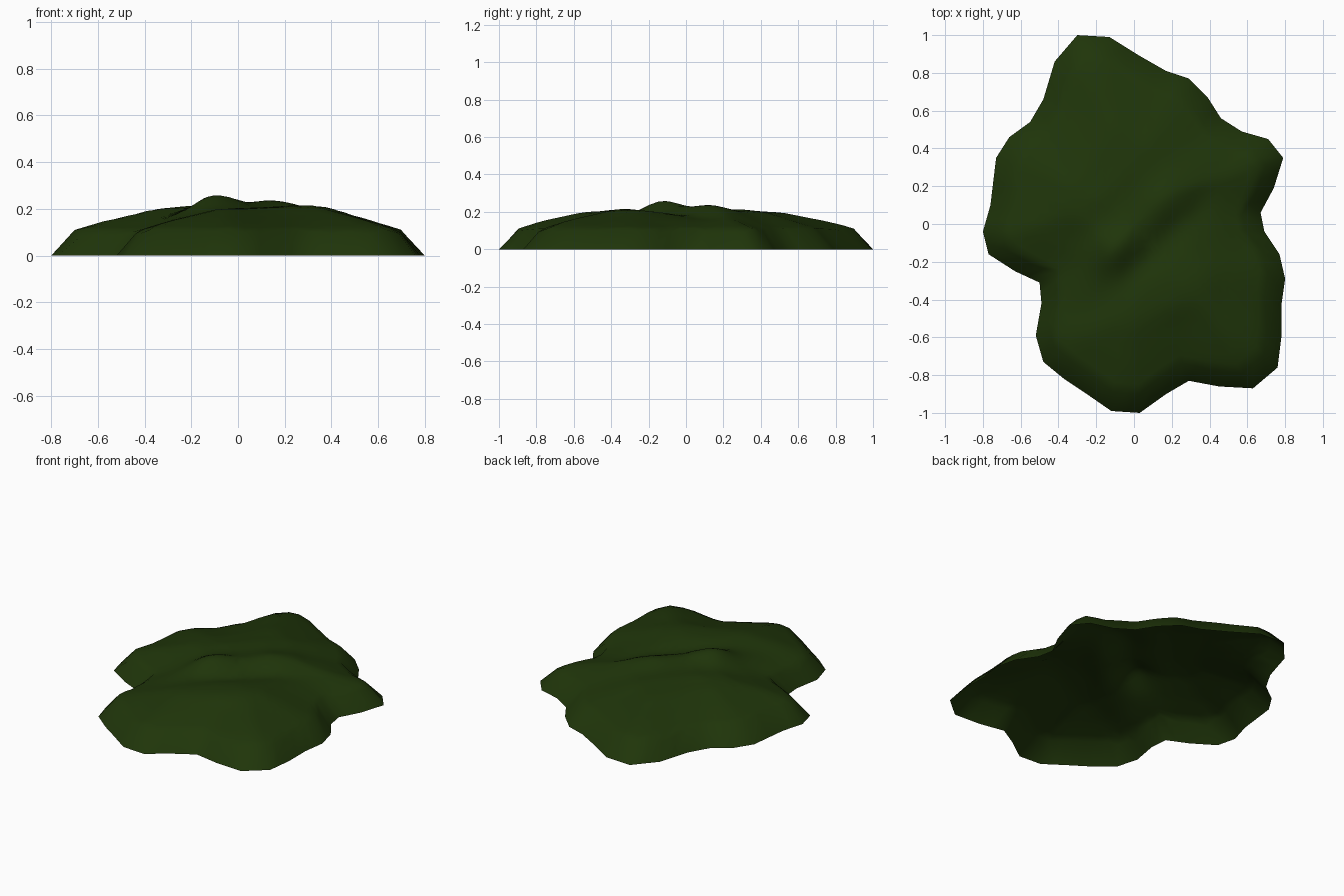
import bpy
import bmesh
import math
from mathutils import Vector
from mathutils.geometry import intersect_point_line

cube = bpy.data.objects.get("Cube")
if cube:
    bpy.data.objects.remove(cube, do_unlink=True)

# Ragged ground outline, clockwise from the back
OUTLINE = [Vector(p) for p in (
    (-.3, 1), (-.13, .99), (.03, .89), (.17, .81), (.29, .77), (.39, .67),
    (.46, .56), (.57, .49), (.71, .45), (.79, .35), (.74, .19), (.67, .06),
    (.69, -.04), (.77, -.16), (.8, -.29), (.78, -.43), (.78, -.6), (.76, -.76),
    (.63, -.87), (.45, -.86), (.29, -.83), (.17, -.9), (.03, -1), (-.12, -.99),
    (-.25, -.9), (-.37, -.82), (-.48, -.73), (-.52, -.59), (-.49, -.42),
    (-.5, -.31), (-.63, -.25), (-.77, -.16), (-.8, -.04), (-.76, .1),
    (-.73, .35), (-.66, .46), (-.55, .54), (-.48, .66), (-.42, .86))]

# Rise of the mound against the distance in from its rim
PROFILE = ((0, 0), (.09, .108), (.23, .152), (.4, .197), (.55, .208), (2, .215))


def rim_distance(point):
    """Shortest distance from a ground point to the outline."""
    best = math.inf
    for i, a in enumerate(OUTLINE):
        b = OUTLINE[i - 1]
        near, along = intersect_point_line(point, a, b)
        near = a.lerp(b, min(max(along, 0), 1))
        best = min(best, (point - near.to_2d()).length)
    return best


def dome(distance):
    """Interpolate the mound profile."""
    for (d0, z0), (d1, z1) in zip(PROFILE, PROFILE[1:]):
        if distance <= d1:
            return z0 + (z1 - z0) * (distance - d0) / (d1 - d0)
    return PROFILE[-1][1]


def bell(value, centre, width):
    return math.exp(-((value - centre) / width) ** 2)


def height(point):
    """Mound height with folds running along the diagonal."""
    distance = rim_distance(point)
    along = (point.x + point.y) / math.sqrt(2)
    across = (point.y - point.x) / math.sqrt(2)
    # Main ridge with a tall and a low crest, then the valley before it
    crests = .012 + .05 * bell(along, -.17, .14) + .022 * bell(along, .22, .14)
    folds = crests * bell(across, -.02, .1)
    folds -= .03 * bell(across, -.18, .08) * bell(along, 0, .35)
    # Gentler ridges in front and behind
    folds += .012 * bell(across, -.44, .1) * bell(along, 0, .35)
    folds += .007 * bell(across, .23, .07) * bell(along, 0, .35)
    fade = bell(along, 0, .6) * min(distance / .3, 1)
    return dome(distance) + folds * fade


# Rim points with midpoints added for a finer surface
rim = []
for i, corner in enumerate(OUTLINE):
    rim += [OUTLINE[i - 1].lerp(corner, .5), corner]

# Concentric rings closing on the middle, open underneath
RINGS = 18
bm = bmesh.new()
rings = []
for k in range(RINGS):
    ring = []
    for p in rim:
        inner = 1 - .1 / p.length
        scale = 1 if k == 0 else inner * (RINGS - k) / (RINGS - 1)
        ground = p * scale
        z = 0 if k == 0 else height(ground)
        ring.append(bm.verts.new((ground.x, ground.y, z)))
    rings.append(ring)

count = len(rim)
for outer, inner in zip(rings, rings[1:]):
    for i in range(count):
        j = (i + 1) % count
        bm.faces.new((outer[j], outer[i], inner[i], inner[j]))
centre = bm.verts.new((0, 0, height(Vector((0, 0)))))
for i in range(count):
    bm.faces.new((rings[-1][(i + 1) % count], rings[-1][i], centre))

# Upward normals and smooth shading
bm.normal_update()
if sum(f.normal.z for f in bm.faces) < 0:
    bmesh.ops.reverse_faces(bm, faces=bm.faces[:])
for face in bm.faces:
    face.smooth = True

mesh = bpy.data.meshes.new("mossy_mound")
bm.to_mesh(mesh)
bm.free()
mound = bpy.data.objects.new("mossy_mound", mesh)
bpy.context.collection.objects.link(mound)

# Dark green
green = bpy.data.materials.new("dark_green")
green.use_nodes = True
colour = (.014, .036, .003, 1)
green.diffuse_color = colour
shader = next(n for n in green.node_tree.nodes if n.type == "BSDF_PRINCIPLED")
shader.inputs["Base Color"].default_value = colour
shader.inputs["Roughness"].default_value = .9
mesh.materials.append(green)
